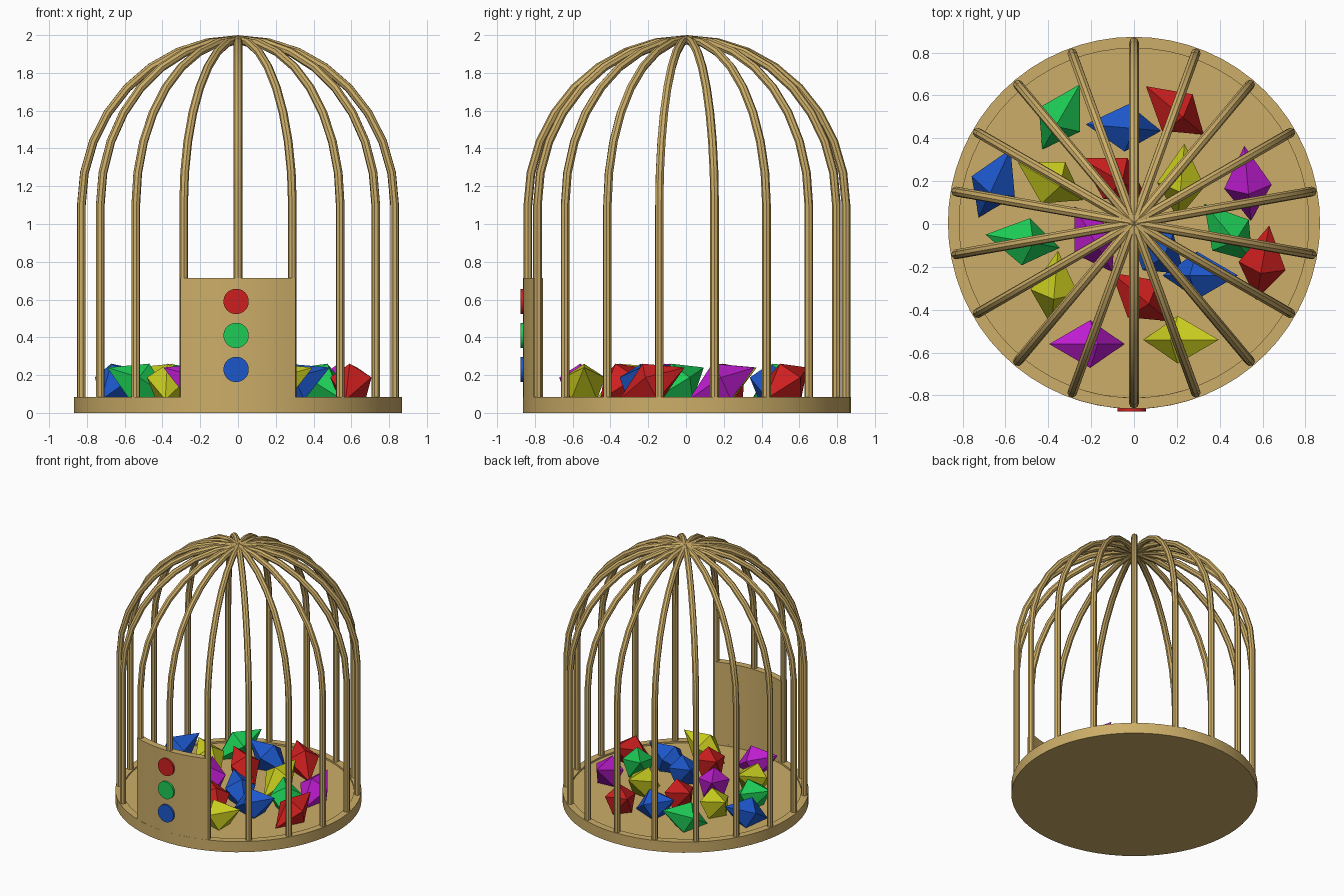
import bpy, bmesh
from math import sin, cos, pi, radians, atan2
from mathutils import Matrix, Vector

cube = bpy.data.objects.get("Cube")
if cube:
    bpy.data.objects.remove(cube)

CENTRE_Y = 0.005
FLOOR = 0.07
RIM = 0.083
OUTER, INNER = 0.868, 0.815


def material(name, rgb):
    linear = [(c / 255) ** 2.2 for c in rgb] + [1]
    mat = bpy.data.materials.new(name)
    mat.use_nodes = True
    mat.diffuse_color = linear
    mat.node_tree.nodes["Principled BSDF"].inputs["Base Color"].default_value = linear
    return mat


wood = material("wood", (203, 172, 104))
red = material("red", (204, 36, 36))
green = material("green", (34, 202, 86))
blue = material("blue", (34, 88, 202))
yellow = material("yellow", (200, 204, 36))
purple = material("purple", (188, 34, 206))


def finish(name, bm, mat, smooth=False):
    bmesh.ops.remove_doubles(bm, verts=bm.verts, dist=0.0001)
    bmesh.ops.recalc_face_normals(bm, faces=bm.faces)
    mesh = bpy.data.meshes.new(name)
    bm.to_mesh(mesh)
    bm.free()
    obj = bpy.data.objects.new(name, mesh)
    bpy.context.collection.objects.link(obj)
    mesh.materials.append(mat)
    if smooth:
        smooth_edges(obj)
    return obj


def smooth_edges(obj):
    bpy.ops.object.select_all(action='DESELECT')
    obj.select_set(True)
    bpy.context.view_layer.objects.active = obj
    bpy.ops.object.shade_smooth_by_angle(angle=radians(35))


def sweep(name, profile, start, end, steps, mat, caps=False):
    """Turn a (radius, height) profile about the vertical axis."""
    bm = bmesh.new()
    rows = []
    for i in range(steps + 1):
        a = start + (end - start) * i / steps
        rows.append([bm.verts.new((r * cos(a), r * sin(a) + CENTRE_Y, z))
                     for r, z in profile])
    n = len(profile)
    for one, two in zip(rows, rows[1:]):
        for j in range(n):
            k = (j + 1) % n
            if profile[j][0] or profile[k][0]:
                bm.faces.new((one[j], one[k], two[k], two[j]))
    if caps:
        bm.faces.new(rows[0])
        bm.faces.new(rows[-1])
    return finish(name, bm, mat, True)


# Round base with a raised rim
sweep("base", [(0, 0), (OUTER, 0), (OUTER, RIM), (INNER, RIM), (INNER, FLOOR), (0, FLOOR)],
      0, 2 * pi, 64, wood)

# Curved door panel between the front bars
half = radians(20.6)
sweep("door_panel", [(INNER, FLOOR), (OUTER - 0.001, FLOOR), (OUTER - 0.001, 0.715), (INNER, 0.715)],
      -pi / 2 - half, -pi / 2 + half, 10, wood, True)

# Coloured buttons on the door
for name, z, mat in (("top", 0.59, red), ("middle", 0.41, green), ("bottom", 0.23, blue)):
    bm = bmesh.new()
    place = Matrix.Translation((-0.01, -0.866, z)) @ Matrix.Rotation(pi / 2, 4, 'X')
    bmesh.ops.create_cone(bm, cap_ends=True, segments=32, radius1=0.067, radius2=0.067,
                          depth=0.018, matrix=place)
    finish(name + "_button", bm, mat, True)

# Nine arches crossing at the crown make the eighteen bars
BAR_RING, SPRING, RISE = 0.842, 1.1, 0.877
curve = bpy.data.curves.new("cage_bars", 'CURVE')
curve.dimensions = '3D'
curve.bevel_depth = 0.023
curve.bevel_resolution = 2
curve.use_fill_caps = True
for i in range(9):
    a = radians(10 + 20 * i)
    arch = [(BAR_RING * cos(pi * k / 16), SPRING + RISE * sin(pi * k / 16)) for k in range(17)]
    arch = [(BAR_RING, FLOOR)] + arch + [(-BAR_RING, FLOOR)]
    spline = curve.splines.new('POLY')
    spline.points.add(len(arch) - 1)
    for point, (r, z) in zip(spline.points, arch):
        point.co = (r * cos(a), r * sin(a) + CENTRE_Y, z, 1)
bars = bpy.data.objects.new("cage_bars", curve)
bpy.context.collection.objects.link(bars)
curve.materials.append(wood)
bpy.ops.object.select_all(action='DESELECT')
bars.select_set(True)
bpy.context.view_layer.objects.active = bars
bpy.ops.object.convert(target='MESH')
smooth_edges(bpy.context.view_layer.objects.active)


# Five-sided double-pointed gems, each resting on one face
def gem(name, x, y, heading, mat, length=0.195, radius=0.117):
    tilt = atan2(radius * cos(pi / 5), length)
    place = (Matrix.Translation((x, y, FLOOR + length * sin(tilt)))
             @ Matrix.Rotation(radians(heading), 4, 'Z') @ Matrix.Rotation(-tilt, 4, 'Y'))
    bm = bmesh.new()
    tips = [bm.verts.new(place @ Vector((s * length, 0, 0))) for s in (-1, 1)]
    angles = [pi / 2 + 2 * pi * k / 5 for k in range(5)]
    ring = [bm.verts.new(place @ Vector((0, radius * cos(a), radius * sin(a)))) for a in angles]
    for k in range(5):
        for tip in tips:
            bm.faces.new((ring[k], ring[(k + 1) % 5], tip))
    finish(name, bm, mat)


gems = {
    red: [(0.19, 0.53, 140), (-0.1, 0.22, 150), (0.6, -0.18, 80), (0.03, -0.34, 140)],
    green: [(-0.34, 0.5, 60), (-0.52, -0.08, 170), (0.44, -0.04, 130)],
    blue: [(-0.05, 0.45, 175), (-0.65, 0.19, 65), (0.31, -0.24, 0), (0.1, -0.12, 140)],
    yellow: [(-0.39, 0.2, 150), (0.22, 0.2, 85), (-0.37, -0.3, 85), (0.22, -0.54, 0)],
    purple: [(0.53, 0.19, 95), (-0.19, -0.07, 120), (-0.22, -0.56, 180)],
}
for mat, places in gems.items():
    for i, (x, y, heading) in enumerate(places):
        gem(f"{mat.name}_gem_{i + 1}", x, y, heading, mat)
